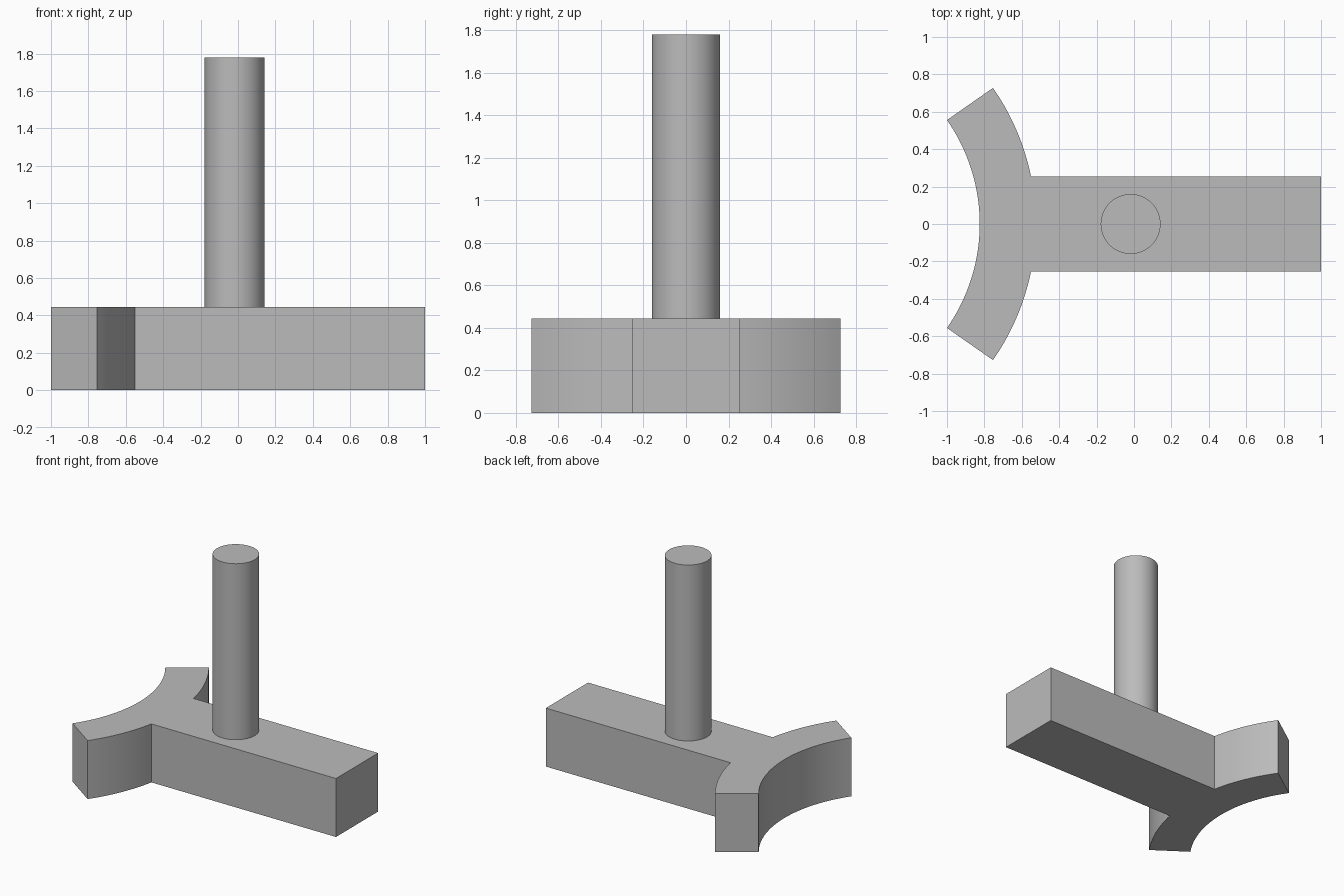
import bpy
import bmesh
from math import asin, cos, sin, radians

cube = bpy.data.objects.get("Cube")
if cube:
    bpy.data.objects.remove(cube, do_unlink=True)

grey = bpy.data.materials.new("plain grey")
grey.use_nodes = True
colour = (0.5, 0.5, 0.5, 1)
grey.diffuse_color = colour
grey.node_tree.nodes["Principled BSDF"].inputs["Base Color"].default_value = colour

BASE_TOP = 0.444
ARC_X = -1.795                  # shared centre of both arcs
INNER, OUTER = 0.97, 1.27
HALF_ANGLE = radians(34.95)
BAR_HALF = 0.253


def arc(radius, start, end, steps):
    """Points along an arc about the shared centre."""
    angles = [start + (end - start) * i / steps for i in range(steps + 1)]
    return [(ARC_X + radius * cos(a), radius * sin(a)) for a in angles]


def extrude_outline(name, points, bottom, top):
    """Solid made by raising a closed outline from bottom to top."""
    bm = bmesh.new()
    face = bm.faces.new([bm.verts.new((x, y, bottom)) for x, y in points])
    raised = bmesh.ops.extrude_face_region(bm, geom=[face])["geom"]
    verts = [v for v in raised if isinstance(v, bmesh.types.BMVert)]
    bmesh.ops.translate(bm, verts=verts, vec=(0, 0, top - bottom))
    bmesh.ops.recalc_face_normals(bm, faces=bm.faces)
    mesh = bpy.data.meshes.new(name)
    bm.to_mesh(mesh)
    bm.free()
    obj = bpy.data.objects.new(name, mesh)
    bpy.context.collection.objects.link(obj)
    return obj


def finish(obj):
    """Give the part its colour and smooth its curved sides."""
    obj.data.materials.append(grey)
    bpy.ops.object.select_all(action="DESELECT")
    obj.select_set(True)
    bpy.context.view_layer.objects.active = obj
    bpy.ops.object.shade_smooth_by_angle(angle=radians(20))


# Base: straight bar running into a curved cradle
join = asin(BAR_HALF / OUTER)
outline = arc(INNER, HALF_ANGLE, -HALF_ANGLE, 48)
outline += arc(OUTER, -HALF_ANGLE, -join, 16)
outline += [(1, -BAR_HALF), (1, BAR_HALF)]
outline += arc(OUTER, join, HALF_ANGLE, 16)
finish(extrude_outline("cradle_base", outline, 0, BASE_TOP))

# Upright round post
POST_TOP = 1.78
bpy.ops.mesh.primitive_cylinder_add(
    vertices=64, radius=0.16, depth=POST_TOP - BASE_TOP,
    location=(-0.018, 0, (POST_TOP + BASE_TOP) / 2))
post = bpy.context.object
post.name = "post"
finish(post)
